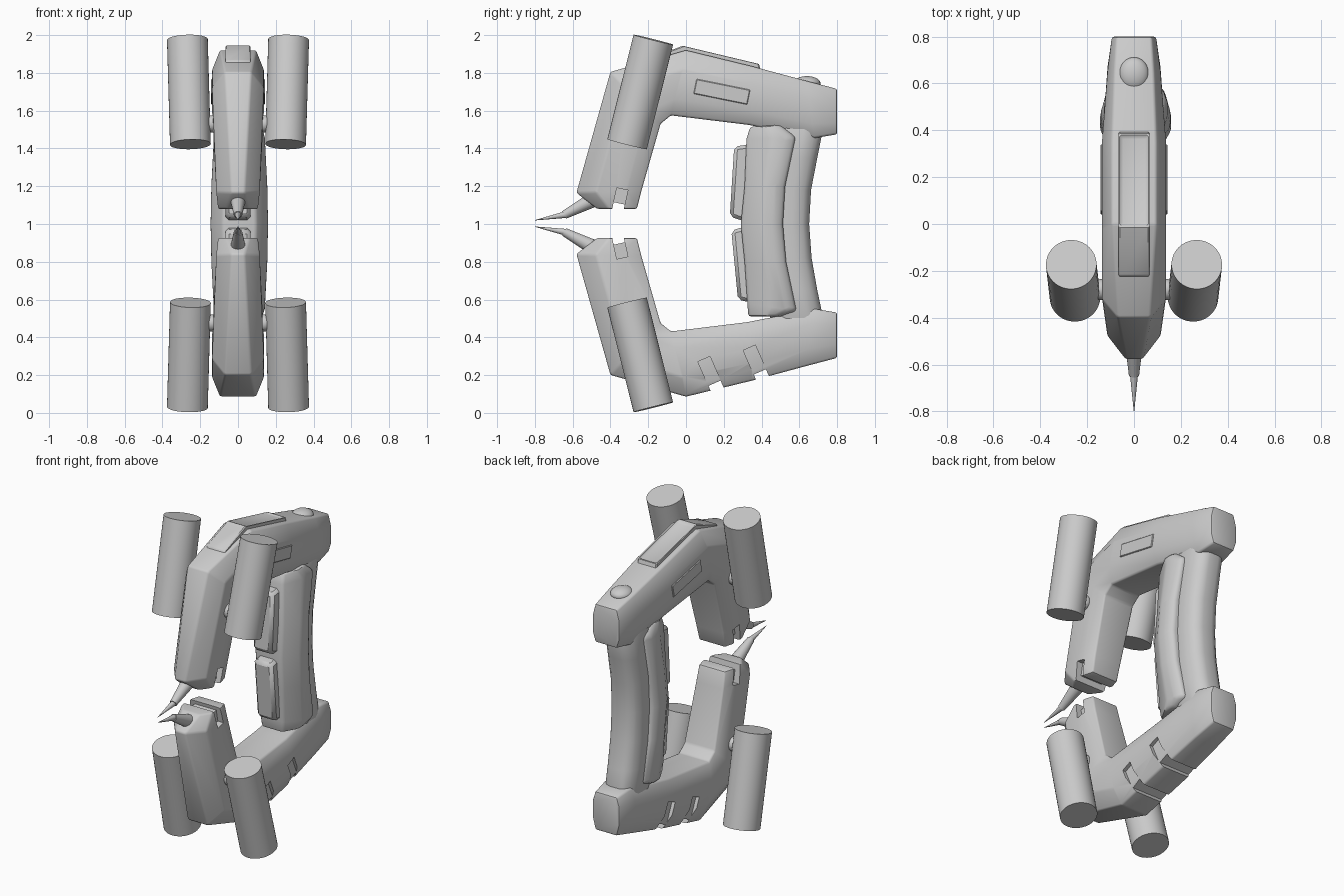
import bpy, bmesh, math
from mathutils import Vector, Matrix

if "Cube" in bpy.data.objects:
    bpy.data.objects.remove(bpy.data.objects["Cube"])

MID = 1.003  # height of the upper/lower mirror plane


def activate(ob):
    bpy.ops.object.select_all(action='DESELECT')
    ob.select_set(True)
    bpy.context.view_layer.objects.active = ob


def apply_mod(ob, kind, **props):
    activate(ob)
    m = ob.modifiers.new(kind.title(), kind)
    for k, v in props.items():
        setattr(m, k, v)
    bpy.ops.object.modifier_apply(modifier=m.name)


def smooth(ob):
    activate(ob)
    bpy.ops.object.shade_smooth_by_angle(angle=math.radians(35))


def finish(name, bm, bevel=0.0, segments=2):
    bmesh.ops.recalc_face_normals(bm, faces=bm.faces)
    me = bpy.data.meshes.new(name)
    bm.to_mesh(me)
    bm.free()
    ob = bpy.data.objects.new(name, me)
    bpy.context.collection.objects.link(ob)
    if bevel:
        apply_mod(ob, 'BEVEL', width=bevel, segments=segments, limit_method='ANGLE',
                  angle_limit=math.radians(25))
    smooth(ob)
    return ob


def loft(name, stations, flip=False, bevel=0.02, shift=0.0, t=(0.3, 0.75)):
    """Stations: outer y,z, inner y,z, then half widths outer, middle, inner."""
    bm = bmesh.new()
    rings = []
    for oy, oz, iy, iz, wo, w, wi in stations:
        o, i = Vector((0, oy, oz)), Vector((0, iy, iz))
        half = [(0, wo), (t[0], w), (t[1], w), (1, wi)]
        ring = []
        for f, x in half + [(f, -x) for f, x in reversed(half)]:
            p = o.lerp(i, f)
            ring.append(bm.verts.new((x + shift, p.y, 2 * MID - p.z if flip else p.z)))
        rings.append(ring)
    for a, b in zip(rings, rings[1:]):
        for k in range(8):
            bm.faces.new((a[k], a[(k + 1) % 8], b[(k + 1) % 8], b[k]))
    bm.faces.new(rings[0])
    bm.faces.new(rings[-1])
    return finish(name, bm, bevel)


def solid(pts, vec):
    """Closed bmesh: polygon pts swept along vec."""
    bm = bmesh.new()
    a = [bm.verts.new(p) for p in pts]
    b = [bm.verts.new(Vector(p) + Vector(vec)) for p in pts]
    bm.faces.new(a)
    bm.faces.new(b[::-1])
    for k in range(len(a)):
        n = (k + 1) % len(a)
        bm.faces.new((a[k], b[k], b[n], a[n]))
    bmesh.ops.recalc_face_normals(bm, faces=bm.faces)
    bm.normal_update()
    return bm


def prism(name, pts, hw, bevel=0.0, inset_at=None):
    bm = solid([(-hw, y, z) for y, z in pts], (2 * hw, 0, 0))
    if inset_at:
        top = min(bm.faces, key=lambda q: (q.calc_center_median() - Vector(inset_at)).length)
        n = top.normal.copy()
        bmesh.ops.inset_region(bm, faces=[top], thickness=0.014, use_even_offset=True)
        bmesh.ops.translate(bm, verts=top.verts, vec=n * -0.014)
    return finish(name, bm, bevel, 1)


def box(name, loc, size, rot, bevel=0.0):
    bm = bmesh.new()
    bmesh.ops.create_cube(bm, size=1, matrix=Matrix.Translation(loc) @ Matrix.Rotation(rot, 4, 'X')
                          @ Matrix.Diagonal((*size, 1)))
    return finish(name, bm, bevel, 1)


def cone(name, a, b, r1, r2, seg=32):
    a, b = Vector(a), Vector(b)
    d = b - a
    bm = bmesh.new()
    bmesh.ops.create_cone(bm, cap_ends=True, segments=seg, radius1=r1, radius2=r2, depth=d.length,
                          matrix=Matrix.Translation((a + b) / 2)
                          @ d.to_track_quat('Z', 'Y').to_matrix().to_4x4())
    return finish(name, bm)


def ball(name, loc, scale):
    bm = bmesh.new()
    bmesh.ops.create_uvsphere(bm, u_segments=24, v_segments=14, radius=1,
                              matrix=Matrix.Translation(loc) @ Matrix.Diagonal((*scale, 1)))
    return finish(name, bm)


def groove(arm, end, inner, width, x_in, depth):
    """Cut a U-shaped slot into both sides and across the open end."""
    e, i = Vector((0, *end)), Vector((0, *inner))
    u = (i - e).normalized()
    side = Vector((0, -u.z, u.y)) * width
    far = (i - e).length
    outline = [(-0.3, -0.1), (0.3, -0.1), (0.3, far), (x_in, far), (x_in, depth),
               (-x_in, depth), (-x_in, far), (-0.3, far)]
    bm = solid([e + u * l + Vector((x, 0, 0)) - side / 2 for x, l in outline], side)
    cut = finish('cutter', bm)
    apply_mod(arm, 'BOOLEAN', operation='DIFFERENCE', object=cut, solver='MANIFOLD')
    bpy.data.objects.remove(cut)


# bent arms, lofted from the claw end round the elbow to the back block
ARM = [
    (-0.47, 1.08, -0.26, 1.08, 0.06, 0.105, 0.09),
    (-0.58, 1.165, -0.235, 1.18, 0.035, 0.115, 0.095),
    (-0.40, 1.805, -0.135, 1.53, 0.07, 0.137, 0.105),
    (0.00, 1.92, -0.08, 1.575, 0.095, 0.137, 0.105),
    (0.35, 1.835, 0.33, 1.525, 0.095, 0.137, 0.105),
    (0.64, 1.757, 0.68, 1.455, 0.085, 0.113, 0.09),
    (0.80, 1.715, 0.80, 1.475, 0.075, 0.094, 0.075),
]
arms = {'upper': loft('upper_arm', ARM, bevel=0.01),
        'lower': loft('lower_arm', ARM, flip=True, bevel=0.01)}

for part, arm in arms.items():
    def Z(z):
        return z if part == 'upper' else 2 * MID - z
    # slot by the claw
    groove(arm, (-0.36, Z(1.08)), (-0.337, Z(1.185)), 0.06, 0.075, 0.03)
    # two-stage claw spike
    cone(part + '_claw_base', (0, -0.48, Z(1.135)), (0, -0.645, Z(1.048)), 0.042, 0.022, 20)
    cone(part + '_claw_tip', (0, -0.635, Z(1.05)), (0, -0.80, Z(1.02)), 0.018, 0.001, 20)
    # side canisters with ball mounts
    for s, side in ((-1, 'left'), (1, 'right')):
        cone(f'{part}_{side}_canister', (s * 0.252, -0.312, Z(1.422)),
             (s * 0.268, -0.173, Z(1.976)), 0.108, 0.108, 40)
        ball(f'{part}_{side}_mount', (s * 0.14, -0.28, Z(1.53)), (0.045, 0.045, 0.045))

# wrap-round grooves under the lower arm
groove(arms['lower'], (0.165, 0.125), (0.095, 0.285), 0.07, 0.115, 0.035)
groove(arms['lower'], (0.405, 0.185), (0.335, 0.345), 0.07, 0.115, 0.035)
for a in arms.values():
    smooth(a)

# curved back column
COLUMN = [(0.45, 0.735, 1.55), (0.43, 0.695, 1.35), (0.42, 0.662, 1.18), (0.42, 0.652, 1.00),
          (0.42, 0.665, 0.82), (0.43, 0.695, 0.65), (0.45, 0.735, 0.46)]
loft('back_column', [(f, z, b, z, 0.08, 0.105, 0.06) for f, b, z in COLUMN], bevel=0.03)

# grip housing wrapped round the column
loft('grip_housing', [
    (0.34, 1.515, 0.50, 1.525, 0.07, 0.12, 0.10),
    (0.32, 1.45, 0.58, 1.46, 0.08, 0.135, 0.115),
    (0.31, 1.20, 0.525, 1.20, 0.085, 0.148, 0.125),
    (0.29, 1.00, 0.513, 1.00, 0.09, 0.152, 0.13),
    (0.31, 0.80, 0.53, 0.80, 0.085, 0.148, 0.125),
    (0.325, 0.58, 0.585, 0.54, 0.08, 0.135, 0.115),
    (0.33, 0.51, 0.50, 0.51, 0.07, 0.12, 0.10),
], shift=0.007, bevel=0.015, t=(0.5, 0.8))

# pads on the grip front
prism('upper_grip_pad', [(0.36, 1.425), (0.255, 1.41), (0.232, 1.04), (0.29, 1.02), (0.36, 1.02)],
      0.065, 0.018)
prism('lower_grip_pad', [(0.36, 0.985), (0.29, 0.98), (0.24, 0.965), (0.275, 0.60), (0.36, 0.58)],
      0.065, 0.018)

# bent cover on top with recessed rear window
prism('top_cover', [(-0.235, 1.83), (-0.22, 1.868), (-0.01, 1.946), (0.385, 1.852), (0.40, 1.80),
                    (0.0, 1.89)], 0.066, 0.006, inset_at=(0, 0.19, 1.9))
ball('top_dome', (0, 0.64, 1.745), (0.064, 0.072, 0.038))

# side plates on the upper arm
for s, side in ((-1, 'left'), (1, 'right')):
    box(side + '_side_plate', (s * 0.128, 0.19, 1.70), (0.03, 0.29, 0.08), -0.2, 0.004)
